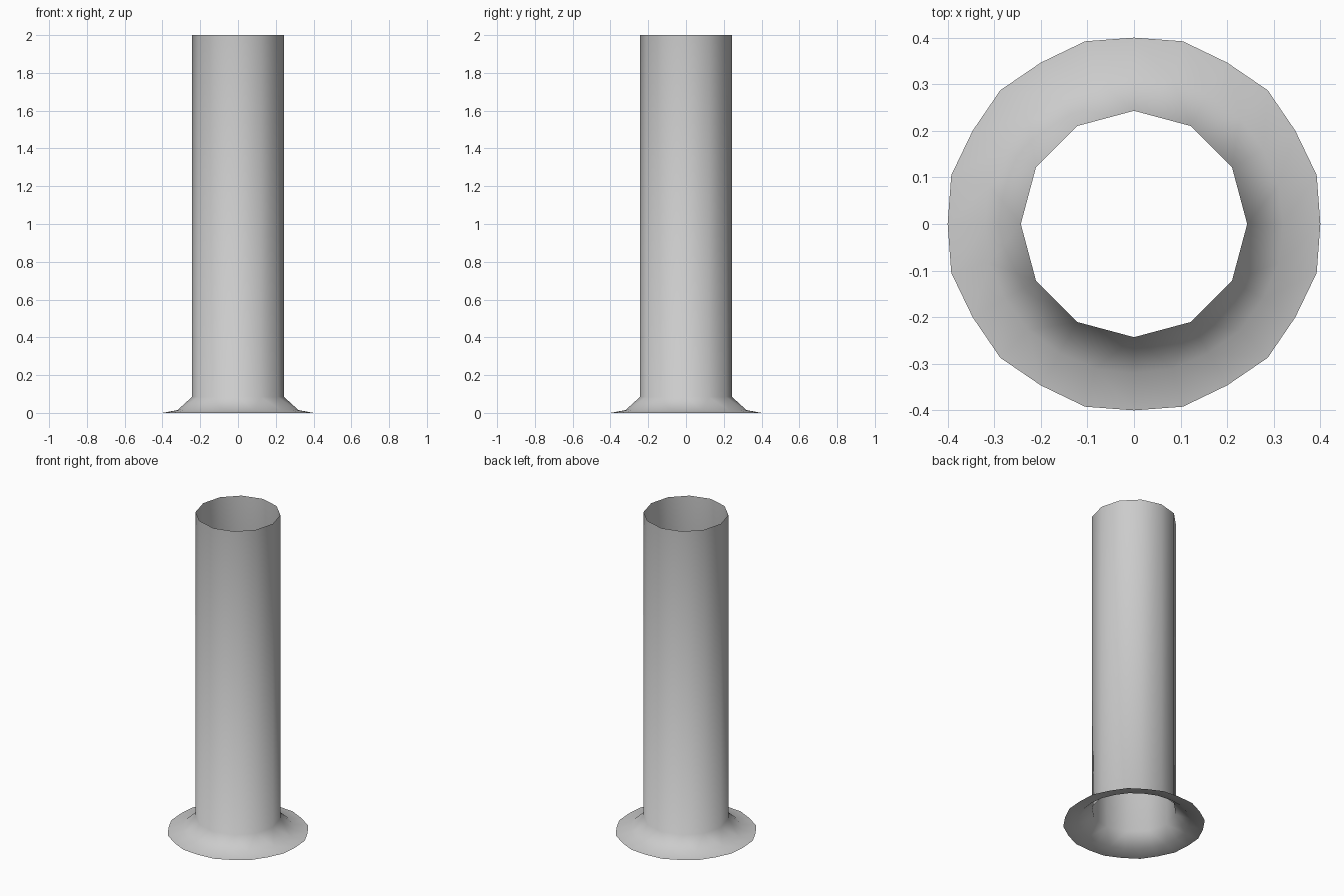
import bpy, bmesh
from math import cos, sin, tau

if "Cube" in bpy.data.objects:
    bpy.data.objects.remove(bpy.data.objects["Cube"])

TUBE_R, SIDES = 0.243, 12


def ring(bm, count, z, r_even, r_odd=None):
    """Ring of vertices; odd corners may have their own radius."""
    radii = (r_even, r_odd or r_even)
    return [bm.verts.new((radii[i % 2] * cos(tau * i / count),
                          radii[i % 2] * sin(tau * i / count), z))
            for i in range(count)]


bm = bmesh.new()

# Open straight tube
top = ring(bm, SIDES, 2.0, TUBE_R)
base = ring(bm, SIDES, 0.085, TUBE_R)

# Flared foot, with twice as many sides as the tube
mid = ring(bm, SIDES * 2, 0.015, 0.32, 0.322)
rim = ring(bm, SIDES * 2, 0.0, 0.40, 0.406)

for i in range(SIDES):
    j = (i + 1) % SIDES
    a, b, c = 2 * i, 2 * i + 1, (2 * i + 2) % (2 * SIDES)
    bm.faces.new((base[i], base[j], top[j], top[i]))
    # Fan from each tube side out to two foot sides
    bm.faces.new((base[i], mid[a], mid[b]))
    bm.faces.new((base[i], mid[b], base[j]))
    bm.faces.new((base[j], mid[b], mid[c]))
    bm.faces.new((mid[a], rim[a], rim[b], mid[b]))
    bm.faces.new((mid[b], rim[b], rim[c], mid[c]))

for f in bm.faces:
    f.smooth = True

mesh = bpy.data.meshes.new("flared_pipe")
bm.to_mesh(mesh)
bm.free()
obj = bpy.data.objects.new("flared_pipe", mesh)
bpy.context.collection.objects.link(obj)
